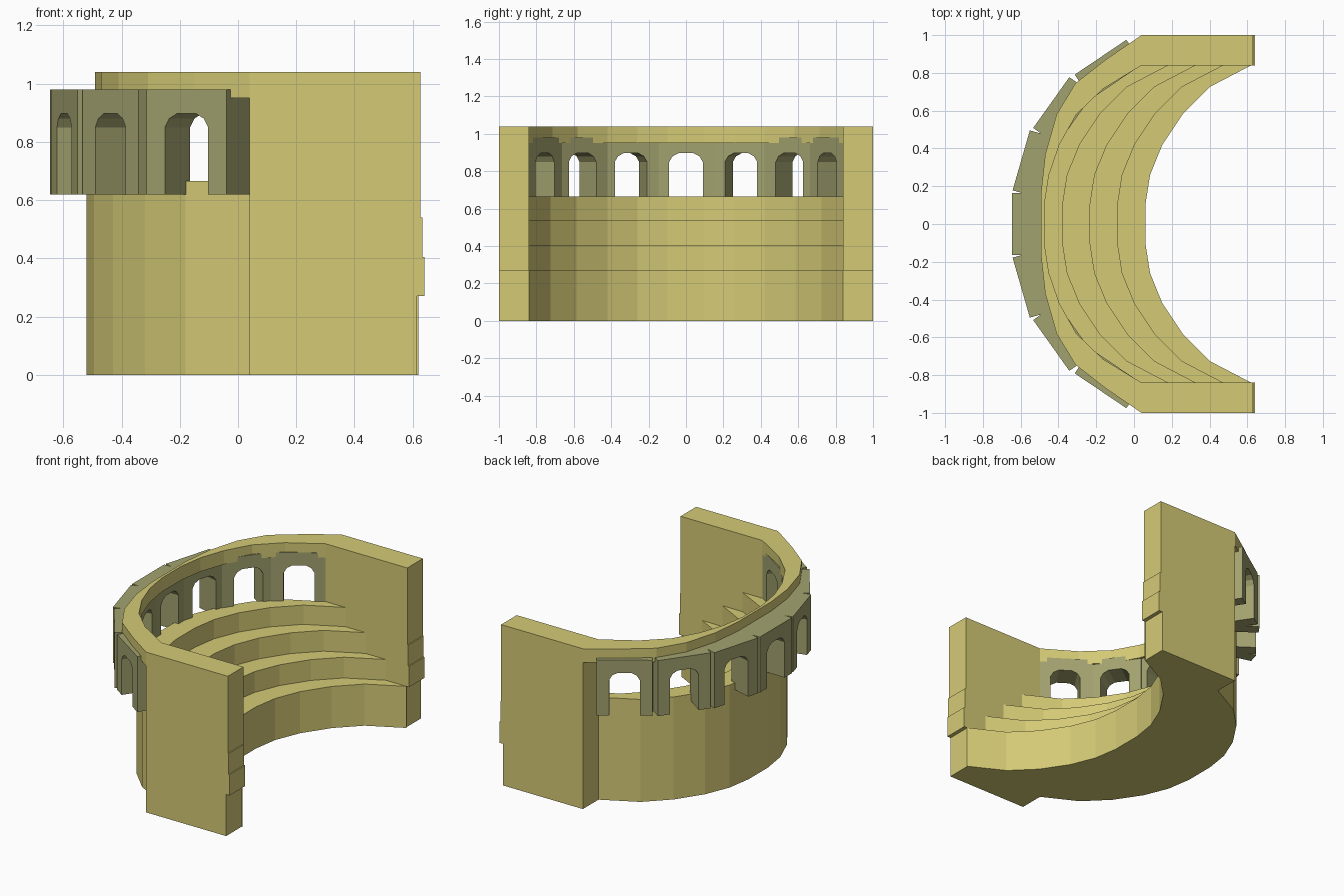
import bpy, bmesh, math
from mathutils import Matrix

if "Cube" in bpy.data.objects:
    bpy.data.objects.remove(bpy.data.objects["Cube"])


def material(name, color):
    m = bpy.data.materials.new(name)
    m.diffuse_color = color
    m.use_nodes = True
    m.node_tree.nodes["Principled BSDF"].inputs["Base Color"].default_value = m.diffuse_color
    return m


STONE = material("pale_stone", (0.66, 0.59, 0.18, 1))
ARCADE = material("weathered_stone", (0.36, 0.36, 0.16, 1))


def finish(name, bm, mat):
    bmesh.ops.recalc_face_normals(bm, faces=bm.faces)
    me = bpy.data.meshes.new(name)
    bm.to_mesh(me)
    bm.free()
    me.materials.append(mat)
    ob = bpy.data.objects.new(name, me)
    bpy.context.collection.objects.link(ob)
    return ob


def loft(name, sections, mat):
    # join equal-length closed sections and cap both ends
    bm = bmesh.new()
    rows = [[bm.verts.new(p) for p in s] for s in sections]
    n = len(rows[0])
    for a, b in zip(rows, rows[1:]):
        for i in range(n):
            j = (i + 1) % n
            bm.faces.new((a[i], a[j], b[j], b[i]))
    bm.faces.new(rows[0])
    bm.faces.new(rows[-1])
    return finish(name, bm, mat)


def mirrored(half):
    # half arc from the end towards the middle, reflected across y = 0
    return half + [(x, -y) for x, y in reversed(half)]


# stepped seating: one stair profile swept along the curved plan
front_arc = mirrored([(.62, .84), (.40, .725), (.26, .585), (.15, .42), (.085, .26), (.06, .10)])
stair = [(0, 0), (0, .27), (-.147, .27), (-.147, .405), (-.293, .405), (-.293, .54),
         (-.438, .54), (-.438, .665), (-.58, .665), (-.58, 0)]
loft("stepped_seating", [[(x + dx, y, z) for dx, z in stair] for x, y in front_arc], STONE)

# curved rim above the arcade
outer = mirrored([(.04, 1), (-.15, .87), (-.31, .745), (-.41, .58), (-.47, .37), (-.492, .17)])
inner = mirrored([(.04, .84), (-.165, .715), (-.305, .58), (-.395, .42), (-.45, .26), (-.475, .10)])
loft("upper_rim", [[(a, b, .95), (a, b, 1.04), (c, d, 1.04), (c, d, .95)]
                   for (a, b), (c, d) in zip(outer, inner)], STONE)

# side walls with a slightly stepped front edge
wall = [(.04, 0), (.615, 0), (.615, .27), (.64, .27), (.64, .405), (.633, .405),
        (.633, .54), (.627, .54), (.627, 1.04), (.04, 1.04)]
for name, y0, y1 in (("side_wall_front", -1, -.84), ("side_wall_back", .84, 1)):
    loft(name, [[(x, y, z) for x, z in wall] for y in (y0, y1)], STONE)

# arcade blocks with round-headed openings
half_arch = [(.09, .62), (.09, .85), (.072, .88), (.04, .897)]
arch = ([(-.165, .62), (-.165, .98), (.165, .98), (.165, .62)]
        + half_arch + [(-y, z) for y, z in reversed(half_arch)])


def arch_block(name, x, y, angle):
    ob = loft(name, [[(d, u, z) for u, z in arch] for d in (0, .155)], ARCADE)
    ob.data.transform(Matrix.Translation((x, y, 0)) @ Matrix.Rotation(math.radians(-angle), 4, 'Z'))


arch_block("arch_block_middle", -.645, 0, 0)
for i, (x, y, a) in enumerate([(-.597, .337, 16), (-.438, .643, 35.5), (-.177, .883, 56)], 1):
    arch_block(f"arch_block_back_{i}", x, y, a)
    arch_block(f"arch_block_front_{i}", x, -y, -a)
